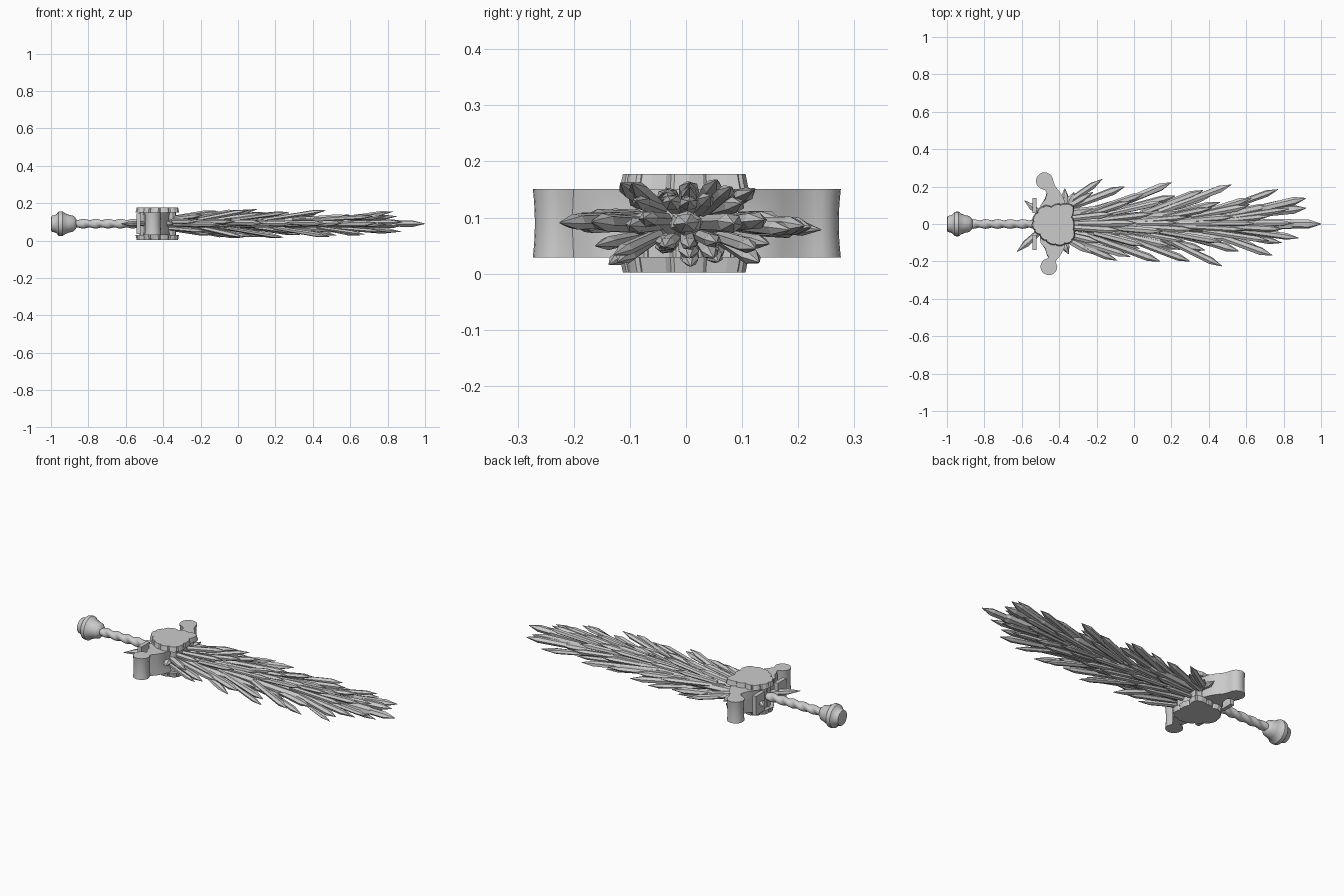
import bpy, bmesh, math, random
from mathutils import Vector

if "Cube" in bpy.data.objects:
    bpy.data.objects.remove(bpy.data.objects["Cube"])

rng = random.Random(5)
stone = bpy.data.materials.new("pale grey")
stone.diffuse_color = (0.6, 0.6, 0.6, 1)
stone.use_nodes = True
stone.node_tree.nodes["Principled BSDF"].inputs["Base Color"].default_value = stone.diffuse_color
ZC = 0.09


def finish(bm, name, smooth=None):
    bmesh.ops.recalc_face_normals(bm, faces=bm.faces[:])
    me = bpy.data.meshes.new(name)
    bm.to_mesh(me)
    bm.free()
    ob = bpy.data.objects.new(name, me)
    bpy.context.collection.objects.link(ob)
    me.materials.append(stone)
    if smooth:
        bpy.ops.object.select_all(action='DESELECT')
        ob.select_set(True)
        bpy.context.view_layer.objects.active = ob
        bpy.ops.object.shade_smooth_by_angle(angle=math.radians(smooth))
    return ob


def loft(bm, rings):
    """Skin a list of closed loops and cap both ends."""
    vs = [[bm.verts.new(p) for p in r] for r in rings]
    n = len(vs[0])
    for a, b in zip(vs, vs[1:]):
        for i in range(n):
            j = (i + 1) % n
            bm.faces.new((a[i], a[j], b[j], b[i]))
    bm.faces.new(vs[0])
    bm.faces.new(vs[-1])


def shard(bm, base, tip, r):
    """Six-sided crystal prism with a short straight point."""
    base, tip = Vector(base), Vector(tip)
    d = tip - base
    side = d.cross(Vector((0, 0, 1))).normalized()
    up = side.cross(d).normalized()
    roll = rng.uniform(0, 1)
    p = min(0.3, 0.065 / d.length)
    rings = []
    for t, k in ((0, 0.8), (1 - p, 1.0), (1, 0.08)):
        c = base + d * t
        rings.append([c + (side * math.cos(a) + up * 0.75 * math.sin(a)) * r * k
                      for a in (roll + i * math.pi / 3 for i in range(6))])
    loft(bm, rings)


# Pommel: turned knob along x
bm = bmesh.new()
prof = [(-1.0, 0.03), (-0.997, 0.042), (-0.975, 0.048), (-0.968, 0.054), (-0.96, 0.064), (-0.95, 0.066),
        (-0.938, 0.066), (-0.925, 0.056), (-0.905, 0.048), (-0.88, 0.042), (-0.868, 0.03), (-0.86, 0.015)]
loft(bm, [[(x, r * math.cos(a), ZC + r * math.sin(a)) for a in (i * math.tau / 24 for i in range(24))]
          for x, r in prof])
finish(bm, "pommel", 35)

# Grip: tightly twisted rope
bm = bmesh.new()
rings = []
for s in range(121):
    x = -0.875 + 0.39 * s / 120
    ring = []
    for i in range(18):
        a = i * math.tau / 18
        r = 0.0225 + 0.003 * math.cos(2 * a - x * 95)
        ring.append((x, r * math.cos(a), ZC + r * math.sin(a)))
    rings.append(ring)
loft(bm, rings)
finish(bm, "twisted_grip", 60)


# Guard arms: curled horns, slightly waisted in height
def arm(name, sy, cx, cy, r):
    pts = [(-0.36, 0.0), (-0.365, 0.1), (-0.375, 0.135), (-0.395, 0.17), (-0.42, 0.2)]
    pts += [(cx + r * math.cos(a), cy + r * math.sin(a))
            for a in (math.radians(d) for d in range(0, 250, 18))]
    pts += [(cx + 0.002, cy - r - 0.004), (-0.465, 0.165), (-0.475, 0.13), (-0.5, 0.1), (-0.51, 0.0)]
    bm = bmesh.new()
    rings = []
    for k in range(9):
        t = k / 8 * 2 - 1
        w = 0.92 + 0.08 * t * t
        rings.append([(cx + (x - cx) * w, sy * (y if y < 0.11 else cy + (y - cy) * w),
                       ZC + t * 0.061) for x, y in pts])
    loft(bm, rings)
    finish(bm, name, 40)


arm("guard_arm_left", 1, -0.478, 0.23, 0.046)
arm("guard_arm_right", -1, -0.455, 0.228, 0.045)

# Face plates: scalloped shield outline, bevelled outwards, top and bottom
corners = [(-0.548, 0.015), (-0.525, 0.065), (-0.49, 0.1), (-0.445, 0.098), (-0.39, 0.112), (-0.32, 0.105),
           (-0.325, 0.04), (-0.315, -0.03), (-0.322, -0.09), (-0.365, -0.112), (-0.42, -0.118),
           (-0.475, -0.095), (-0.51, -0.06), (-0.54, -0.035)]
outline = []
for (x0, y0), (x1, y1) in zip(corners, corners[1:] + corners[:1]):
    for t, k in ((0, 0.93), (0.12, 0.99), (0.5, 1.03), (0.88, 0.99)):
        x, y = x0 + (x1 - x0) * t, y0 + (y1 - y0) * t
        outline.append((-0.42 + (x + 0.42) * k, y * k))
for name, s in (("top_plate", 1), ("bottom_plate", -1)):
    bm = bmesh.new()
    loft(bm, [[(-0.42 + (x + 0.42) * k, y * k, ZC + s * h) for x, y in outline]
              for h, k in ((0.06, 1.0), (0.0875, 0.95))])
    finish(bm, name)

# Core block between the plates
bm = bmesh.new()
loft(bm, [[(-0.42 + (x + 0.42) * 0.84, y * 0.82, z) for x, y in outline] for z in (0.025, 0.155)])
finish(bm, "guard_core")

# Small spikes and bars around the guard
bm = bmesh.new()
for b, t, r in (((-0.46, 0.02), (-0.585, 0.125), 0.018), ((-0.46, 0.0), (-0.625, -0.148), 0.02),
                ((-0.37, 0.05), (-0.37, 0.19), 0.02), ((-0.4, -0.05), (-0.35, -0.16), 0.022),
                ((-0.38, 0.05), (-0.32, 0.17), 0.02)):
    shard(bm, (*b, ZC), (*t, ZC), r)
finish(bm, "guard_spikes")
bm = bmesh.new()
for s in (1, -1):
    loft(bm, [[(-0.543, s * y0, z), (-0.52, s * y0, z), (-0.52, s * y1, z), (-0.543, s * y1, z)]
              for y0, y1, z in ((0.06, 0.138, 0.035), (0.06, 0.138, 0.145))])
finish(bm, "guard_bars")

# Blade core: long crystals down the middle
bm = bmesh.new()
for b, t, r in (((-0.42, 0), (0.2, 0.015), 0.04), ((-0.42, 0.05), (0.0, 0.09), 0.028),
                ((-0.42, -0.05), (0.0, -0.09), 0.028), ((-0.1, 0), (0.65, -0.01), 0.04),
                ((0.35, 0), (0.9, 0), 0.03), ((0.5, 0), (1.0, 0), 0.024),
                ((-0.1, 0.03), (0.5, 0.07), 0.028), ((-0.1, -0.03), (0.5, -0.08), 0.028),
                ((0.3, 0.02), (0.92, 0.085), 0.024)):
    shard(bm, (*b, ZC), (*t, ZC), r)
finish(bm, "blade_core_crystals")

# Middle layer: wide splayed crystals that set the blade outline
tips = [(-0.17, 0.24), (-0.22, 0.17), (-0.05, 0.2), (0.06, 0.165), (0.2, 0.222), (0.22, 0.15), (0.37, 0.18),
        (0.52, 0.21), (0.46, 0.115), (0.63, 0.14), (0.77, 0.185), (0.92, 0.138), (0.74, 0.1),
        (0.88, -0.075), (0.74, -0.168), (0.79, -0.1), (0.56, -0.145), (0.47, -0.225), (0.3, -0.2),
        (0.38, -0.14), (0.14, -0.2), (0.2, -0.12), (-0.02, -0.175), (-0.09, -0.195), (-0.22, -0.16)]
bm = bmesh.new()
for x, y in tips:
    run = min(rng.uniform(0.32, 0.42), x + 0.42)
    shard(bm, (x - run, y * 0.3, ZC + rng.uniform(-0.01, 0.01)),
          (x, y, ZC + rng.uniform(-0.012, 0.012)), rng.uniform(0.018, 0.022))
finish(bm, "blade_edge_crystals")

# Upper and lower layers: shorter crystals lifting away from the middle
for name, s, spread in (("blade_upper_crystals", 1, 0.135), ("blade_lower_crystals", -1, 0.175)):
    bm = bmesh.new()
    n = 25
    for i in range(n):
        u = i / (n - 1)
        x = -0.17 + 1.04 * u + rng.uniform(-0.03, 0.03)
        y = spread * (-0.9, 0.4, -0.3, 0.95, 0.05)[i % 5] * rng.uniform(0.8, 1.1) * (1 - 0.3 * u)
        lift = rng.uniform(0.035, 0.083) * (1 - 0.2 * u)
        run = min(rng.uniform(0.22, 0.36), x + 0.42)
        shard(bm, (x - run, y * 0.4, ZC + s * 0.02), (x, y, ZC + s * lift), rng.uniform(0.015, 0.02))
    finish(bm, name)
